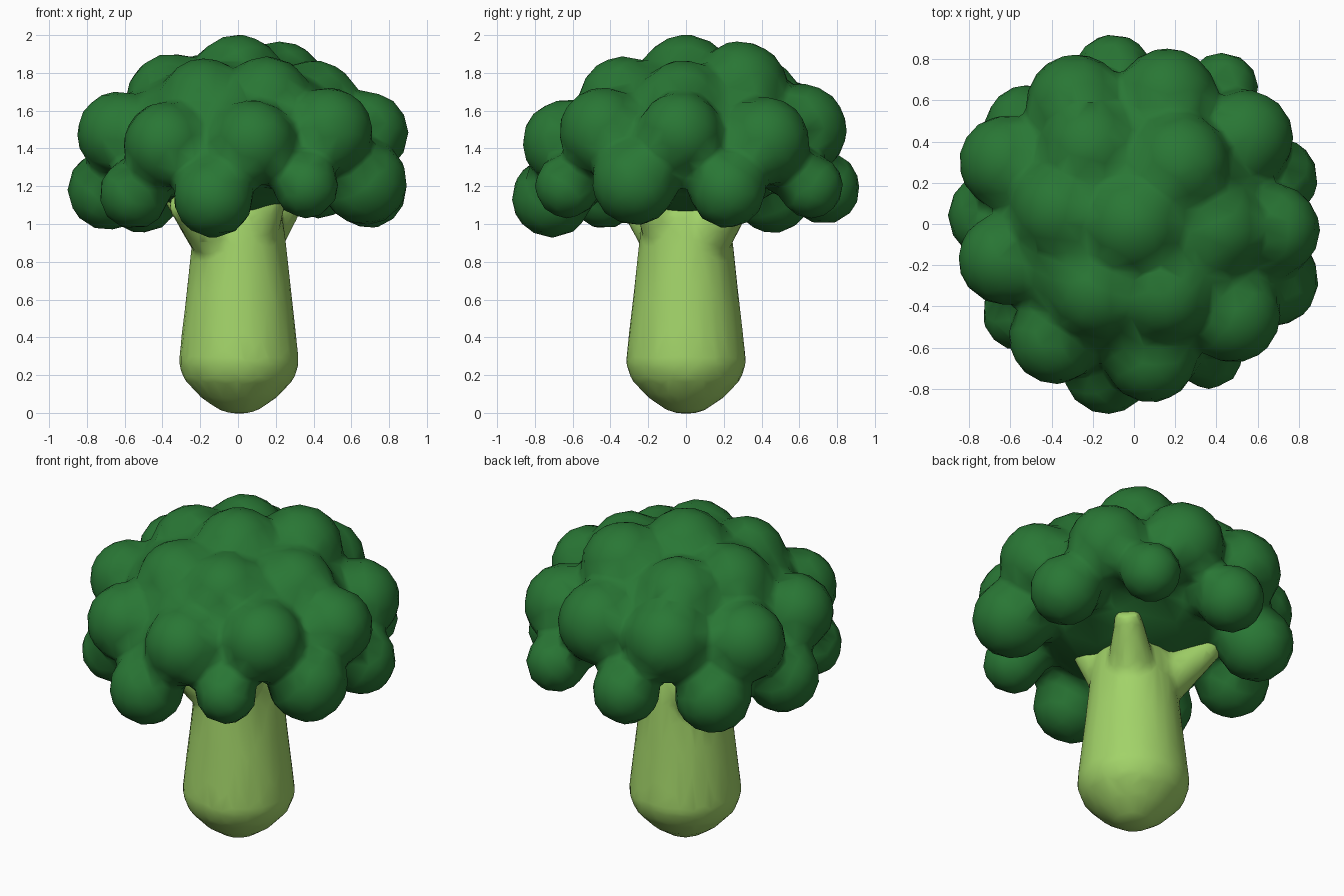
import bpy, bmesh, math
from mathutils import Vector, Matrix

cube = bpy.data.objects.get("Cube")
if cube:
    bpy.data.objects.remove(cube, do_unlink=True)


def material(name, rgb):
    m = bpy.data.materials.new(name)
    m.use_nodes = True
    m.diffuse_color = (*rgb, 1)
    bsdf = m.node_tree.nodes["Principled BSDF"]
    bsdf.inputs["Base Color"].default_value = (*rgb, 1)
    bsdf.inputs["Roughness"].default_value = 0.7
    return m


def finish(name, bm, mat, voxel, smooth, keep):
    """Fuse overlapping solids into one soft, lightly faceted skin."""
    mesh = bpy.data.meshes.new(name)
    bmesh.ops.recalc_face_normals(bm, faces=bm.faces)
    bm.to_mesh(mesh)
    bm.free()
    mesh.materials.append(mat)
    obj = bpy.data.objects.new(name, mesh)
    bpy.context.collection.objects.link(obj)
    fuse = obj.modifiers.new("fuse", 'REMESH')
    fuse.mode = 'VOXEL'
    fuse.voxel_size = voxel
    fuse.use_smooth_shade = True
    soften = obj.modifiers.new("soften", 'SMOOTH')
    soften.iterations = smooth
    thin = obj.modifiers.new("thin", 'DECIMATE')
    thin.ratio = keep
    return obj


def ball(bm, centre, radii):
    bmesh.ops.create_icosphere(
        bm, subdivisions=3, radius=1,
        matrix=Matrix.Translation(centre) @ Matrix.Diagonal((*radii, 1)))


def limb(bm, start, end, r1, r2):
    axis = Vector(end) - Vector(start)
    turn = axis.to_track_quat('Z', 'Y').to_matrix().to_4x4()
    bmesh.ops.create_cone(
        bm, cap_ends=True, segments=16, radius1=r1, radius2=r2,
        depth=axis.length,
        matrix=Matrix.Translation((Vector(start) + Vector(end)) / 2) @ turn)


green = material("floret green", (0.022, 0.183, 0.035))
pale = material("stem green", (0.36, 0.65, 0.14))

# Florets as x, y, z, radius: drooping rim, middle ring, dome
rim = [(-.1, .73, 1.19, .19), (-.51, .46, 1.17, .215), (.43, .66, 1.2, .17),
       (.69, .22, 1.18, .2), (.67, -.27, 1.22, .225), (.36, -.63, 1.2, .17),
       (-.13, -.71, 1.14, .21), (-.55, -.43, 1.16, .185), (-.69, .04, 1.18, .21)]
middle = [(-.62, .3, 1.47, .225), (-.28, .58, 1.5, .24), (.16, .61, 1.5, .24),
          (.54, .42, 1.44, .23), (.68, -.03, 1.48, .22), (.48, -.44, 1.49, .23),
          (.08, -.64, 1.43, .225), (-.38, -.55, 1.42, .225), (-.63, -.17, 1.48, .22)]
dome = [(0, 0, 1.75, .25), (.22, .29, 1.72, .245), (-.35, .07, 1.66, .24),
        (-.21, .36, 1.65, .24), (-.18, -.32, 1.64, .235), (.15, -.33, 1.65, .235),
        (.4, -.02, 1.63, .235)]

# Crown: filled core with a domed top and a flatter underside
crown = bmesh.new()
ball(crown, (0, 0, 1.5), (.65, .65, .37))
ball(crown, (0, 0, 1.38), (.6, .6, .34))
for x, y, z, r in rim + middle + dome:
    ball(crown, (x, y, z), (r * 1.02,) * 3)
for x, y, z, r in rim:
    limb(crown, (x, y, z), (x * .6, y * .6, 1.4), r * .8, r * .95)
finish("floret_crown", crown, green, .03, 5, .1)

# Stem: turned profile with a rounded foot
profile = [(0, -.008), (.09, .006), (.2, .08), (.29, .175), (.32, .26),
           (.31, .36), (.28, .62), (.248, .92), (.23, 1.05), (.16, 1.2), (0, 1.2)]
stem = bmesh.new()
verts = [stem.verts.new((r, 0, z)) for r, z in profile]
edges = [stem.edges.new(pair) for pair in zip(verts, verts[1:])]
bmesh.ops.spin(stem, geom=verts + edges, axis=(0, 0, 1), cent=(0, 0, 0),
               angle=math.tau, steps=24)
bmesh.ops.remove_doubles(stem, verts=stem.verts, dist=.001)
bmesh.ops.translate(stem, verts=stem.verts, vec=(.005, 0, 0))

# Short branches reaching out under the crown
for x, y, z in ((-.32, -.3, 1.13), (-.34, .3, 1.17), (.3, .3, 1.15), (.2, -.23, 1.19)):
    limb(stem, (x * .3, y * .3, .91), (x, y, z), .15, .07)
finish("stem", stem, pale, .025, 4, .15)
